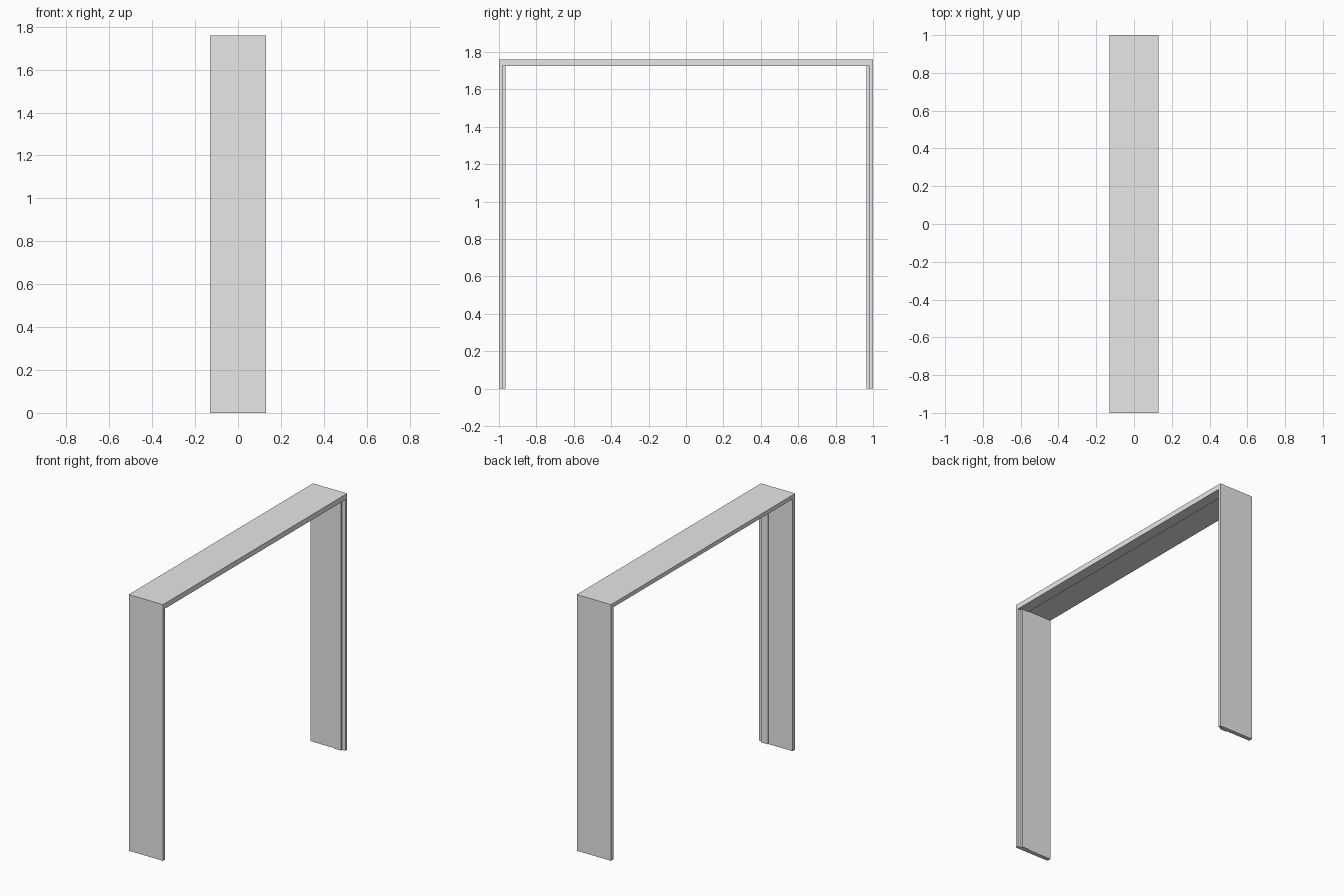
import bpy
import bmesh
from mathutils import Vector

cube = bpy.data.objects.get("Cube")
if cube:
    bpy.data.objects.remove(cube, do_unlink=True)

HALF_LENGTH, HALF_DEPTH, HEIGHT = 1.0, 0.13, 1.76
HEAD = 0.036       # full thickness of the head board
BOARD = 0.028      # thickness of the plain jamb face
STOP = 0.034       # thickness at the raised door stop
REBATE = 0.02      # thickness at the rebated edge
STOP_X, REBATE_X = 0.055, 0.105

grey = bpy.data.materials.new("light_grey")
grey.use_nodes = True
grey.diffuse_color = (0.8, 0.8, 0.8, 1)
grey.node_tree.nodes["Principled BSDF"].inputs["Base Color"].default_value = (0.8, 0.8, 0.8, 1)


def extrude_profile(name, points, direction):
    """Extrude a closed profile into a solid board."""
    bm = bmesh.new()
    face = bm.faces.new([bm.verts.new(p) for p in points])
    grown = bmesh.ops.extrude_face_region(bm, geom=[face])["geom"]
    verts = [g for g in grown if isinstance(g, bmesh.types.BMVert)]
    bmesh.ops.translate(bm, verts=verts, vec=Vector(direction))
    bmesh.ops.recalc_face_normals(bm, faces=bm.faces)
    mesh = bpy.data.meshes.new(name)
    bm.to_mesh(mesh)
    bm.free()
    mesh.materials.append(grey)
    obj = bpy.data.objects.new(name, mesh)
    bpy.context.collection.objects.link(obj)
    return obj


# Jamb section as (x, thickness): plain face, raised stop, rebate
jamb = [(-HALF_DEPTH, 0), (-HALF_DEPTH, BOARD), (STOP_X, BOARD), (STOP_X, STOP),
        (REBATE_X, STOP), (REBATE_X, REBATE), (HALF_DEPTH, REBATE), (HALF_DEPTH, 0)]

# Two upright jambs, mirrored front to back
for name, side in (("front_jamb", -1), ("back_jamb", 1)):
    points = [(x, side * (HALF_LENGTH - t), 0) for x, t in jamb]
    extrude_profile(name, points, (0, 0, HEIGHT - BOARD))

# Head board across the top, stepped along its underside
head = [(-HALF_DEPTH, 0), (-HALF_DEPTH, BOARD), (STOP_X, BOARD),
        (STOP_X, HEAD), (HALF_DEPTH, HEAD), (HALF_DEPTH, 0)]
extrude_profile("head_board", [(x, -HALF_LENGTH, HEIGHT - t) for x, t in head],
                (0, 2 * HALF_LENGTH, 0))
